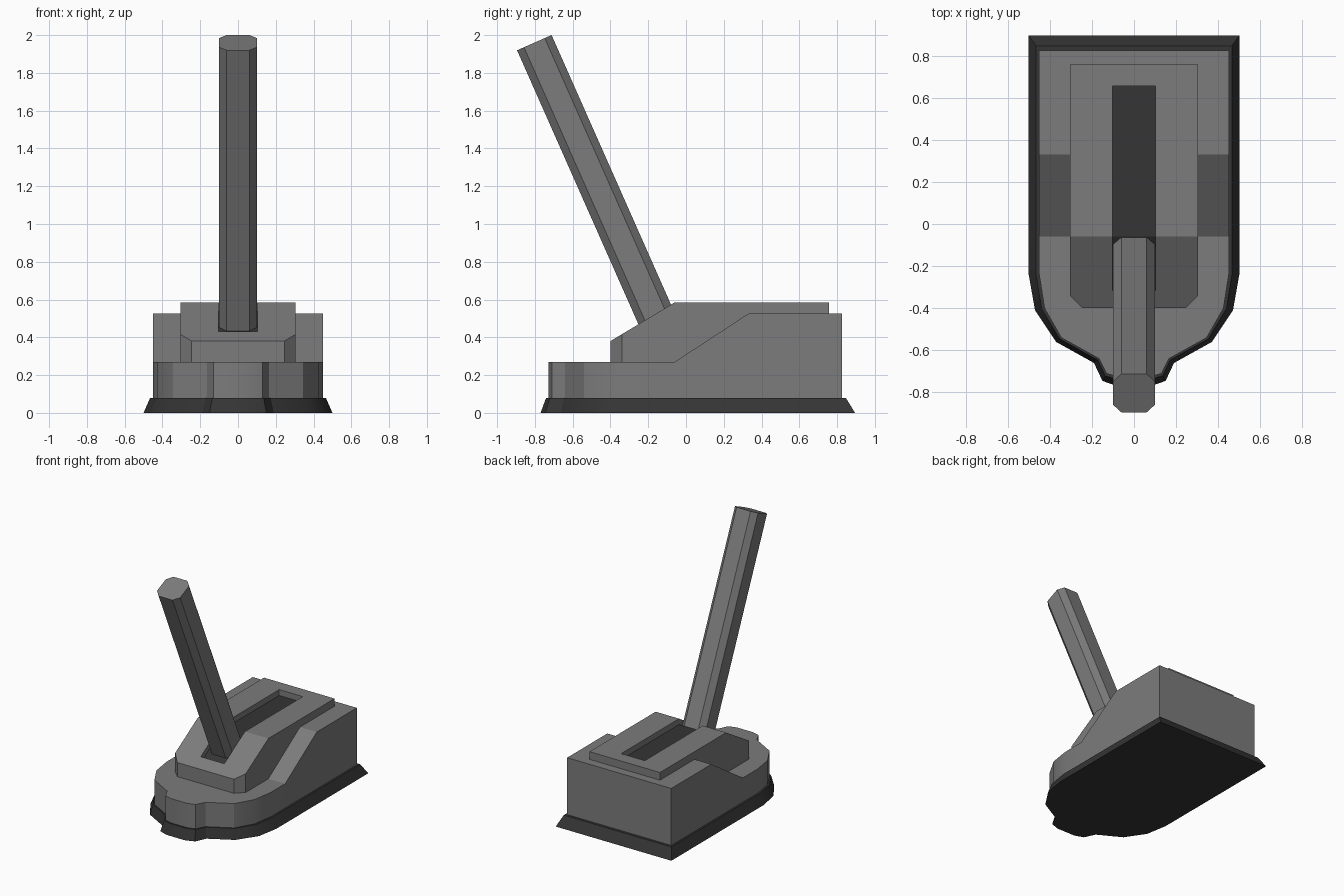
import bpy, bmesh, math
from mathutils import Matrix, Vector

cube = bpy.data.objects.get("Cube")
if cube:
    bpy.data.objects.remove(cube, do_unlink=True)


def material(name, v):
    m = bpy.data.materials.new(name)
    m.use_nodes = True
    m.diffuse_color = (v, v, v, 1)
    bsdf = m.node_tree.nodes["Principled BSDF"]
    bsdf.inputs["Base Color"].default_value = (v, v, v, 1)
    bsdf.inputs["Roughness"].default_value = 0.8
    return m


grey = material("mid grey", 0.2)
dark = material("dark rubber", 0.035)


def finish(name, bm, mat, smooth=False):
    bmesh.ops.recalc_face_normals(bm, faces=bm.faces)
    mesh = bpy.data.meshes.new(name)
    bm.to_mesh(mesh)
    bm.free()
    mesh.materials.append(mat)
    ob = bpy.data.objects.new(name, mesh)
    bpy.context.collection.objects.link(ob)
    bpy.ops.object.select_all(action="DESELECT")
    ob.select_set(True)
    bpy.context.view_layer.objects.active = ob
    if smooth:
        bpy.ops.object.shade_smooth_by_angle(angle=math.radians(30))
    return ob


def loft(name, low, top, mat, smooth=False):
    """Symmetric solid from matching half outlines, listed back to front."""
    bm = bmesh.new()
    rings = []
    for a, b in zip(low, top):
        pts = [(a[0], a[1], a[2]), (b[0], b[1], b[2]),
               (-b[0], b[1], b[2]), (-a[0], a[1], a[2])]
        rings.append([bm.verts.new(p) for p in pts])
    for r, s in zip(rings, rings[1:]):
        for i in range(4):
            j = (i + 1) % 4
            bm.faces.new((r[i], r[j], s[j], s[i]))
    bm.faces.new(rings[0])
    bm.faces.new(rings[-1])
    return finish(name, bm, mat, smooth)


def at(outline, z):
    return [(x, y, z) for x, y in outline]


# Main body: rounded front with a small nose, raised rear
outline = [(.45, .825), (.45, .33), (.45, -.06), (.45, -.24), (.425, -.40),
           (.345, -.54), (.165, -.64), (.13, -.71), (.07, -.728)]
heights = [.525, .525] + [.27] * 7
body_top = [(x, y, z) for (x, y), z in zip(outline, heights)]
loft("body", at(outline, .07), body_top, grey, True)

# Flared rubber skirt around the bottom
flare = [(.5, .895), (.5, .33), (.5, -.06), (.5, -.24), (.47, -.41),
         (.37, -.56), (.19, -.66), (.15, -.745), (.08, -.77)]
rim = [Vector(a).lerp(Vector(b), .3) for a, b in zip(outline, flare)]
loft("skirt", at(flare, 0), at(rim, .08), dark, True)

# Raised top cover with a sloped, chamfered front
cover = [(.305, .757, .585), (.305, -.06, .585), (.305, -.34, .416), (.245, -.40, .38)]
cover_ob = loft("top_cover", [(x, y, .25) for x, y, z in cover], cover, grey)

# Slot recess cut along the cover
slot = [(.102, .655, .585), (.102, -.06, .585), (.102, -.315, .431)]


def shifted(pts, dz, dx=0):
    return [(x + dx, y, z + dz) for x, y, z in pts]


cutter = loft("slot_cutter", shifted(slot, -.05), shifted(slot, .1), grey)
cutter.hide_render = True
mod = cover_ob.modifiers.new("slot", "BOOLEAN")
mod.operation = "DIFFERENCE"
mod.solver = "EXACT"
mod.object = cutter
bpy.context.view_layer.objects.active = cover_ob
bpy.ops.object.modifier_apply(modifier=mod.name)
bpy.data.objects.remove(cutter, do_unlink=True)
loft("slot_floor", shifted(slot, -.054, .004), shifted(slot, -.046, .004), dark)

# Leaning handle with chamfered square section
length = 1.65
bm = bmesh.new()
half = [(.1, -.06), (.1, .06), (.06, .1), (-.06, .1)]
section = half + [(-x, -y) for x, y in half]
face = bm.faces.new([bm.verts.new((x, y, 0)) for x, y in section])
ext = bmesh.ops.extrude_face_region(bm, geom=[face])["geom"]
bmesh.ops.translate(bm, vec=(0, 0, -length),
                    verts=[g for g in ext if isinstance(g, bmesh.types.BMVert)])
bm.transform(Matrix.Translation((0, -.803, 1.96)) @ Matrix.Rotation(.417, 4, "X"))
finish("handle", bm, grey)
